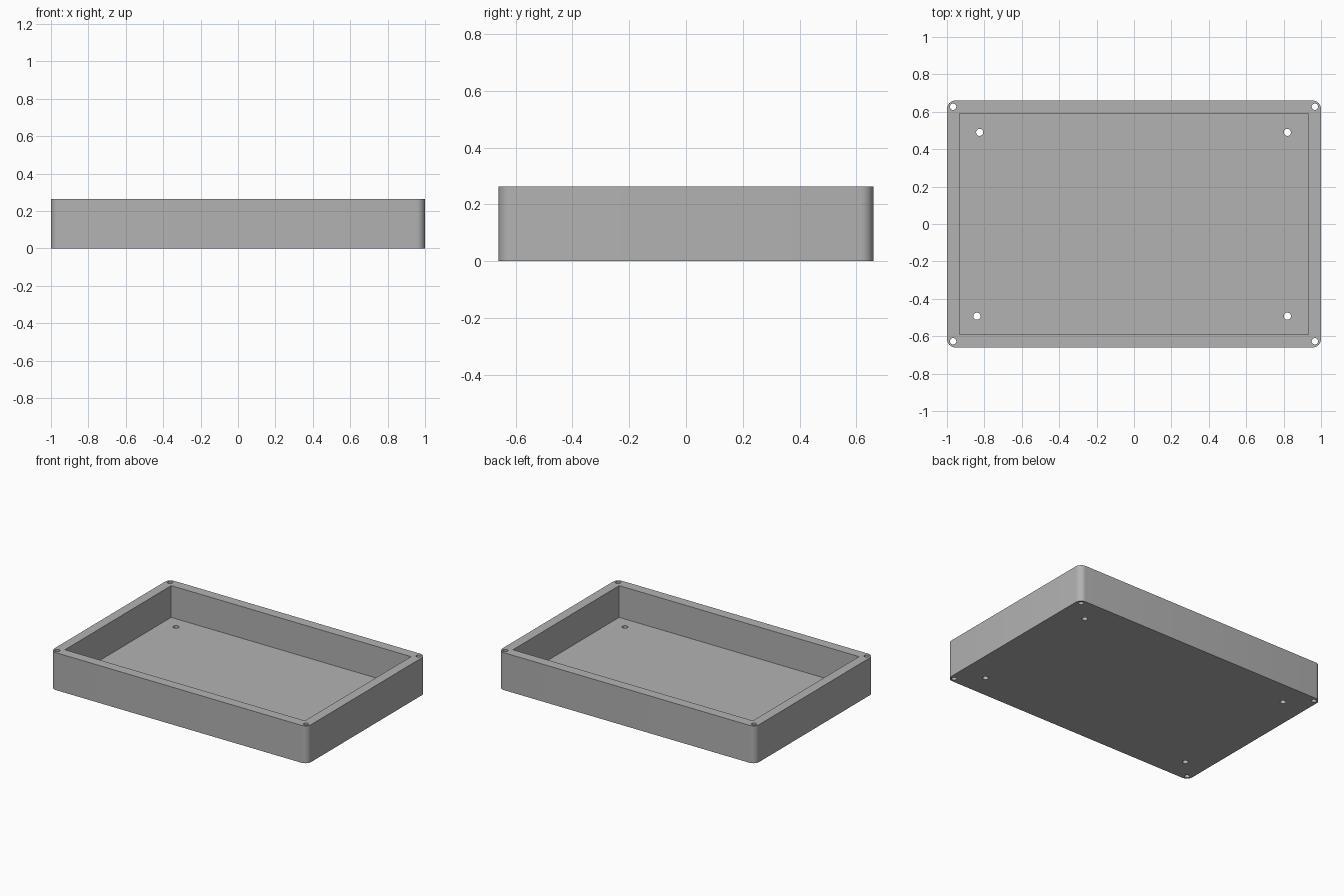
import bpy
import bmesh
from math import cos, sin, pi

cube = bpy.data.objects.get("Cube")
if cube:
    bpy.data.objects.remove(cube, do_unlink=True)

HALF_X, HALF_Y, HEIGHT = 1.0, 0.66, 0.263
INNER_X, INNER_Y, FLOOR = 0.933, 0.59, 0.04
CORNER = 0.045

grey = bpy.data.materials.new("plain grey")
grey.use_nodes = True
colour = (0.448, 0.448, 0.448, 1)
grey.diffuse_color = colour
grey.node_tree.nodes["Principled BSDF"].inputs["Base Color"].default_value = colour


def prism(name, outline, low, high):
    """Extrude a flat outline from one height to another."""
    bm = bmesh.new()
    base = bm.faces.new([bm.verts.new((x, y, low)) for x, y in outline])
    top = bmesh.ops.extrude_face_region(bm, geom=[base])["geom"]
    verts = [v for v in top if isinstance(v, bmesh.types.BMVert)]
    bmesh.ops.translate(bm, vec=(0, 0, high - low), verts=verts)
    bmesh.ops.recalc_face_normals(bm, faces=bm.faces)
    mesh = bpy.data.meshes.new(name)
    bm.to_mesh(mesh)
    bm.free()
    mesh.materials.append(grey)
    obj = bpy.data.objects.new(name, mesh)
    bpy.context.collection.objects.link(obj)
    return obj


def circle(x, y, r, n=24):
    return [(x + r * cos(2 * pi * i / n), y + r * sin(2 * pi * i / n)) for i in range(n)]


def rounded_rectangle(hx, hy, r, steps=8):
    points = []
    for k, (sx, sy) in enumerate([(1, 1), (-1, 1), (-1, -1), (1, -1)]):
        for i in range(steps + 1):
            a = (k + i / steps) * pi / 2
            points.append((sx * (hx - r) + r * cos(a), sy * (hy - r) + r * sin(a)))
    return points


# Enclosure body
tray = prism("enclosure_tray", rounded_rectangle(HALF_X, HALF_Y, CORNER), 0, HEIGHT)

# Cavity with sharp corners
cavity = [(-INNER_X, -INNER_Y), (INNER_X, -INNER_Y), (INNER_X, INNER_Y), (-INNER_X, INNER_Y)]
cutters = [prism("cavity_cutter", cavity, FLOOR, HEIGHT + 0.1)]

# Screw holes through the rim corners
for sx in (-1, 1):
    for sy in (-1, 1):
        cutters.append(prism("rim_hole_cutter", circle(sx * 0.967, sy * 0.627, 0.017), -0.1, HEIGHT + 0.1))

# Mounting holes through the floor, one slightly offset
for x, y in [(-0.825, 0.49), (0.82, 0.49), (-0.84, -0.493), (0.82, -0.493)]:
    cutters.append(prism("floor_hole_cutter", circle(x, y, 0.019), -0.1, HEIGHT))

# Cut everything and bake the result
for cutter in cutters:
    cutter.hide_render = True
    mod = tray.modifiers.new(cutter.name, "BOOLEAN")
    mod.operation = "DIFFERENCE"
    mod.solver = "EXACT"
    mod.object = cutter
bpy.context.view_layer.update()
cut = bpy.data.meshes.new_from_object(tray.evaluated_get(bpy.context.evaluated_depsgraph_get()))
tray.modifiers.clear()
tray.data = cut
for cutter in cutters:
    bpy.data.objects.remove(cutter, do_unlink=True)

# Smooth corners and holes, crisp edges
bpy.ops.object.select_all(action="DESELECT")
tray.select_set(True)
bpy.context.view_layer.objects.active = tray
bpy.ops.object.shade_smooth_by_angle(angle=pi / 6)
